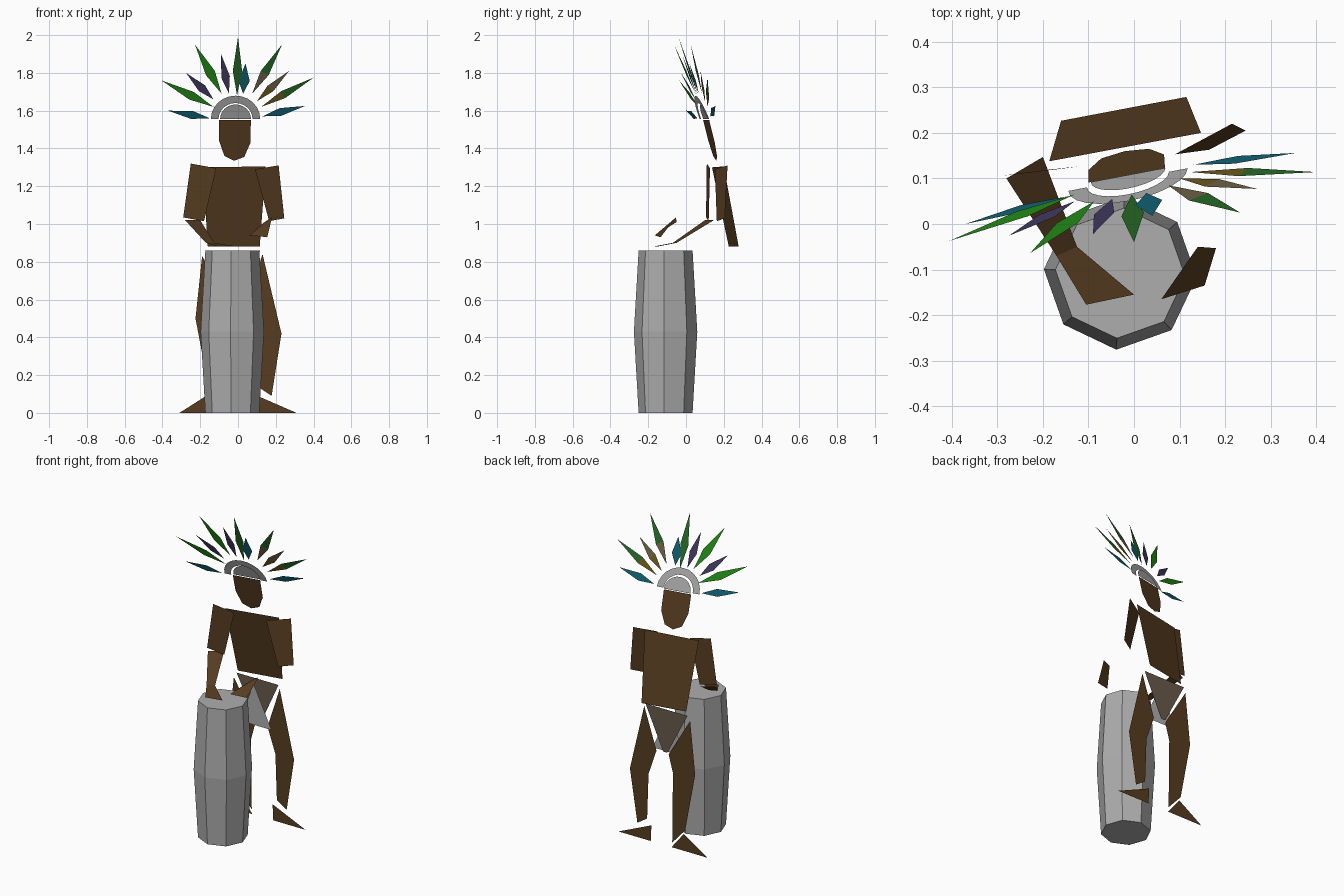
import bpy
import math
from mathutils import Vector

cube = bpy.data.objects.get("Cube")
if cube:
    bpy.data.objects.remove(cube, do_unlink=True)


def material(name, rgb):
    mat = bpy.data.materials.new(name)
    mat.use_nodes = True
    mat.diffuse_color = (*rgb, 1)
    mat.node_tree.nodes["Principled BSDF"].inputs["Base Color"].default_value = (*rgb, 1)
    return mat


SKIN = material("brown skin", (0.095, 0.046, 0.015))
GREY = material("drum grey", (0.42, 0.42, 0.42))
TAUPE = material("taupe cloth", (0.14, 0.1, 0.07))
TEAL = material("teal feather", (0.006, 0.12, 0.17))
GREEN = material("bright green feather", (0.016, 0.26, 0.008))
FOREST = material("forest green feather", (0.02, 0.14, 0.02))
PURPLE = material("purple feather", (0.055, 0.04, 0.12))
OLIVE = material("olive feather", (0.14, 0.1, 0.012))
KHAKI = material("khaki feather", (0.15, 0.12, 0.06))


def make(name, verts, faces, *mats):
    mesh = bpy.data.meshes.new(name)
    mesh.from_pydata([tuple(v) for v in verts], [], faces)
    for mat in mats:
        mesh.materials.append(mat)
    obj = bpy.data.objects.new(name, mesh)
    bpy.context.collection.objects.link(obj)
    return obj


def panel(name, points, mat):
    """Flat cut-out from points in space."""
    return make(name, points, [tuple(range(len(points)))], mat)


def upright(name, outline, y, mat):
    """Cut-out facing the front at a fixed depth."""
    return panel(name, [(x, y, z) for x, z in outline], mat)


def leaning(name, outline, y, z0, lean, mat):
    """Cut-out turned a little sideways and leaning with height."""
    return panel(name, [(x, y + 0.19 * x - lean * (z - z0), z) for x, z in outline], mat)


# Drum: eight-sided barrel
SIDES = 8
rings = [(0.0, 0.143), (0.43, 0.168), (0.86, 0.143)]
verts = []
for z, r in rings:
    for i in range(SIDES):
        a = math.radians(-93 + 45 * i)
        verts.append((-0.03 + r * math.cos(a), -0.108 + r * math.sin(a), z))
faces = [tuple(reversed(range(SIDES))), tuple(range(2 * SIDES, 3 * SIDES))]
for k in range(2):
    for i in range(SIDES):
        j = (i + 1) % SIDES
        faces.append((k * SIDES + i, k * SIDES + j, (k + 1) * SIDES + j, (k + 1) * SIDES + i))
make("drum", verts, faces, GREY)

# Torso and head
leaning("torso", [(-0.16, 0.88), (0.115, 0.88), (0.147, 1.305), (-0.186, 1.3)],
        0.173, 1.3, 0.2, SKIN)
leaning("head", [(-0.1, 1.55), (-0.1, 1.44), (-0.072, 1.36), (-0.02, 1.335),
                 (0.033, 1.355), (0.066, 1.43), (0.068, 1.55)], 0.11, 1.55, 0.25, SKIN)

# Arms and hands
panel("right_upper_arm", [(-0.25, 0.11, 1.32), (-0.29, 0.106, 1.035),
                          (-0.18, 0.12, 1.015), (-0.115, 0.127, 1.295)], SKIN)
panel("right_forearm", [(-0.28, 0.1, 1.02), (-0.17, -0.07, 0.9),
                        (-0.125, -0.05, 0.9), (-0.2, 0.147, 1.02)], SKIN)
panel("right_hand", [(-0.17, -0.07, 0.9), (-0.105, -0.177, 0.88),
                     (0.0, -0.155, 0.88), (-0.125, -0.05, 0.9)], SKIN)
panel("left_upper_arm", [(0.09, 0.153, 1.29), (0.165, 0.163, 1.015),
                         (0.245, 0.205, 1.03), (0.215, 0.22, 1.31)], SKIN)
panel("left_hand", [(0.06, -0.165, 0.94), (0.155, -0.135, 0.93),
                    (0.18, -0.053, 1.035), (0.14, -0.05, 1.01)], SKIN)

# Legs and feet
BODY_Y = 0.23
upright("left_leg", [(0.13, 0.84), (0.045, 0.58), (0.1, 0.42), (0.11, 0.135),
                     (0.178, 0.09), (0.23, 0.42)], BODY_Y, SKIN)
upright("right_leg", [(-0.19, 0.83), (-0.225, 0.5), (-0.155, 0.13), (-0.065, 0.03),
                      (-0.07, 0.47), (-0.04, 0.58)], BODY_Y, SKIN)
upright("left_foot", [(0.08, 0.1), (0.085, 0.0), (0.31, 0.0)], BODY_Y, SKIN)
upright("right_foot", [(-0.145, 0.105), (-0.31, 0.0), (-0.06, 0.0)], BODY_Y, SKIN)

# Loincloth: back cloth and front flap
upright("loincloth", [(-0.175, 0.86), (-0.035, 0.59), (-0.005, 0.59), (0.118, 0.86)],
        BODY_Y + 0.005, TAUPE)
upright("loincloth_flap", [(-0.035, 0.84), (-0.13, 0.58), (0.09, 0.58)], BODY_Y - 0.025, GREY)


# Headdress band: outer arch and inner half disc
def arc(radius, steps=12):
    return [(-0.013 + radius * math.cos(math.pi * i / steps),
             1.555 + 0.95 * radius * math.sin(math.pi * i / steps)) for i in range(steps + 1)]


def on_band(x, z, y):
    return (x, y + 0.19 * x - 0.38 * (z - 1.555), z)


outer, inner = arc(0.131), arc(0.09)
n = len(outer)
make("headdress_arch", [on_band(x, z, 0.1) for x, z in outer + inner],
     [(i, i + 1, n + i + 1, n + i) for i in range(n - 1)], GREY)
panel("headdress_cap", [on_band(x, z, 0.11) for x, z in arc(0.082)], GREY)

# Feathers: base, tip, width, base colour, tip colour
feathers = [
    ((-0.15, 0.06, 1.56), (-0.37, 0.0, 1.6), 0.045, TEAL, TEAL),
    ((-0.13, 0.065, 1.62), (-0.405, -0.037, 1.76), 0.048, GREEN, GREEN),
    ((-0.13, 0.05, 1.66), (-0.275, -0.026, 1.8), 0.045, PURPLE, PURPLE),
    ((-0.087, 0.05, 1.69), (-0.228, -0.064, 1.95), 0.052, GREEN, GREEN),
    ((-0.048, 0.055, 1.69), (-0.09, -0.022, 1.9), 0.046, PURPLE, PURPLE),
    ((-0.005, 0.065, 1.68), (0.0, -0.04, 1.99), 0.05, FOREST, FOREST),
    ((0.027, 0.068, 1.69), (0.04, 0.018, 1.85), 0.06, TEAL, TEAL),
    ((0.075, 0.085, 1.69), (0.233, 0.025, 1.95), 0.05, KHAKI, FOREST),
    ((0.1, 0.1, 1.65), (0.27, 0.077, 1.81), 0.045, OLIVE, KHAKI),
    ((0.123, 0.114, 1.62), (0.4, 0.114, 1.775), 0.046, OLIVE, FOREST),
    ((0.13, 0.13, 1.57), (0.355, 0.156, 1.625), 0.045, TEAL, TEAL),
]
facing = Vector((0.19, -1.0, -0.38))
for index, (base, tip, width, base_mat, tip_mat) in enumerate(feathers):
    base, tip = Vector(base), Vector(tip)
    middle = base.lerp(tip, 0.42)
    side = (tip - base).cross(facing).normalized() * width / 2
    feather = make(f"feather_{index + 1}", [base, middle + side, tip, middle - side],
                   [(0, 1, 3), (1, 2, 3)], base_mat, tip_mat)
    feather.data.polygons[1].material_index = 1
